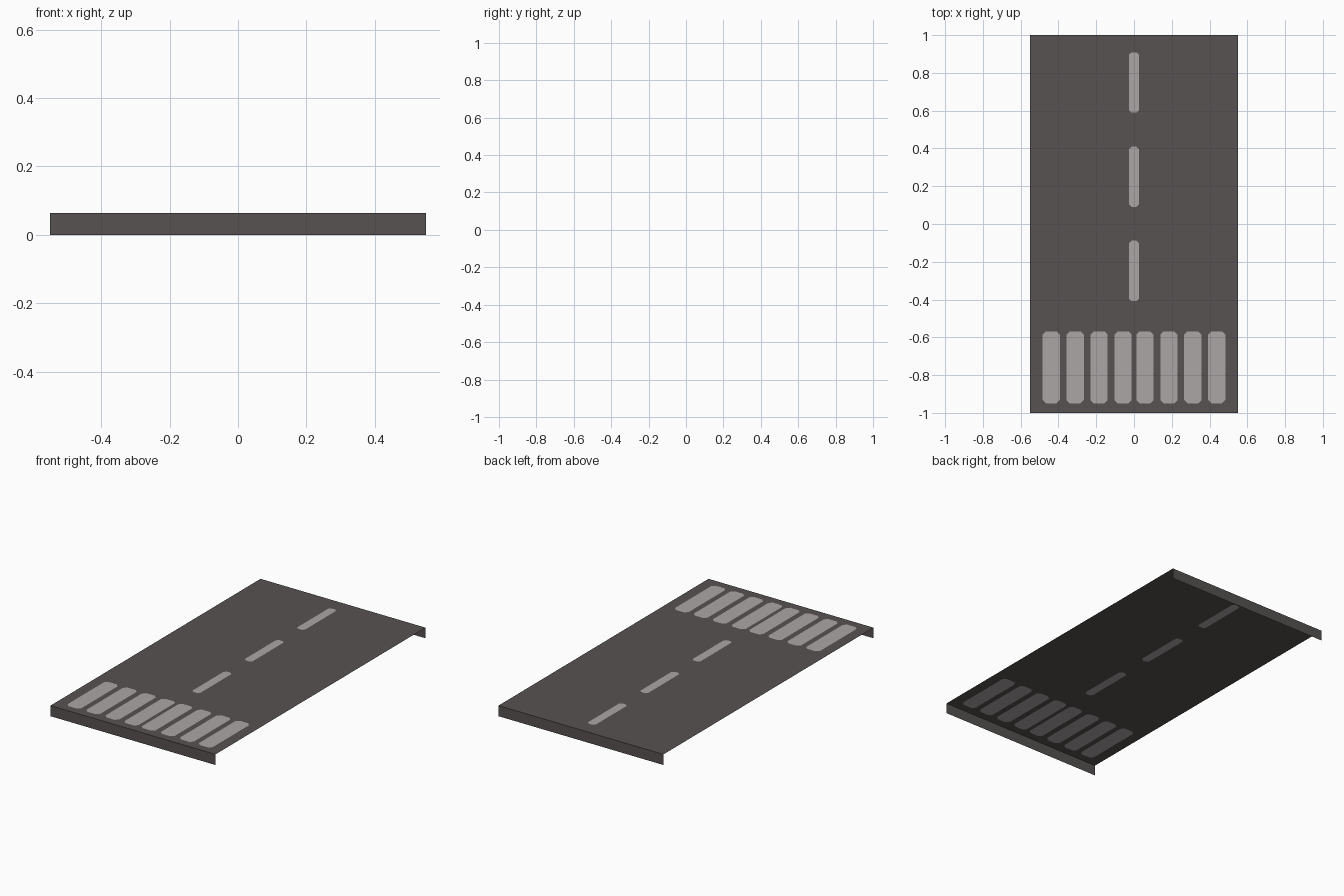
import bpy, bmesh

if "Cube" in bpy.data.objects:
    bpy.data.objects.remove(bpy.data.objects["Cube"])

W, L, H = 0.55, 1.0, 0.064   # half width, half length, deck height


def material(name, rgb):
    m = bpy.data.materials.new(name)
    m.diffuse_color = (*rgb, 1)
    m.use_nodes = True
    m.node_tree.nodes["Principled BSDF"].inputs["Base Color"].default_value = m.diffuse_color
    return m


asphalt = material("asphalt_grey", (0.093, 0.084, 0.082))
paint = material("worn_white_paint", (0.41, 0.38, 0.376))

bm = bmesh.new()


def ring(points):
    """Closed loop of edges at deck height."""
    vs = [bm.verts.new((x, y, H)) for x, y in points]
    return vs, [bm.edges.new((vs[i - 1], vs[i])) for i in range(len(vs))]


def marking(x, y0, y1, hw, c):
    """Painted stripe outline with clipped corners."""
    a, b = x - hw, x + hw
    return ring([(a + c, y0), (b - c, y0), (b, y0 + c), (b, y1 - c),
                 (b - c, y1), (a + c, y1), (a, y1 - c), (a, y0 + c)])


# Deck outline and painted markings
outer, edges = ring([(-W, -L), (W, -L), (W, L), (-W, L)])
marks = []
for x in (0.058, 0.185, 0.312, 0.438):          # crossing bars
    for s in (-1, 1):
        marks.append(marking(s * x, -0.95, -0.568, 0.046, 0.018))
for y in (-0.248, 0.25, 0.749):                 # centre line dashes
    marks.append(marking(0, y - 0.16, y + 0.16, 0.026, 0.013))
for _, e in marks:
    edges += e

# Asphalt around the markings, then the markings themselves
bmesh.ops.triangle_fill(bm, edges=edges, use_beauty=True, normal=(0, 0, 1))
octagons = {frozenset(v) for v, _ in marks}
inside = [f for f in bm.faces if any(set(f.verts) <= o for o in octagons)]
bmesh.ops.delete(bm, geom=inside, context='FACES_ONLY')
for vs, _ in marks:
    bm.faces.new(vs).material_index = 1
for f in bm.faces:
    f.normal_update()
    if f.normal.z < 0:
        f.normal_flip()

mesh = bpy.data.meshes.new("road_deck")
bm.to_mesh(mesh)
bm.free()
mesh.materials.append(asphalt)
mesh.materials.append(paint)
bpy.context.collection.objects.link(bpy.data.objects.new("road_deck", mesh))

# Open-bottomed end lips, front and back
for name, s in (("front_lip", -1), ("back_lip", 1)):
    me = bpy.data.meshes.new(name)
    me.from_pydata([(s * W, s * L, 0), (-s * W, s * L, 0),
                    (-s * W, s * L, H), (s * W, s * L, H)], [], [(0, 1, 2, 3)])
    me.materials.append(asphalt)
    bpy.context.collection.objects.link(bpy.data.objects.new(name, me))
